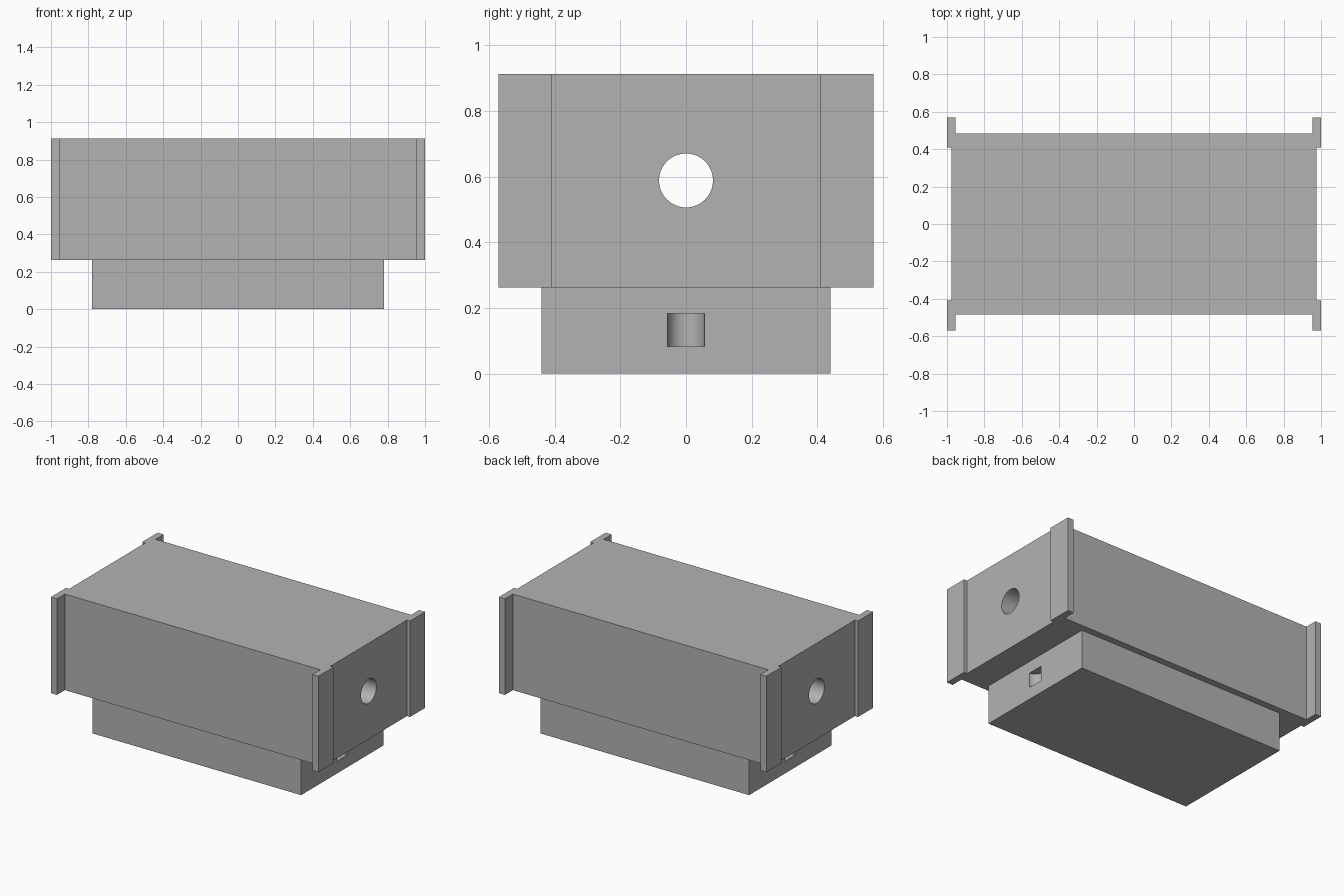
import bpy
import bmesh
from math import radians
from mathutils import Matrix

if "Cube" in bpy.data.objects:
    bpy.data.objects.remove(bpy.data.objects["Cube"], do_unlink=True)

grey = bpy.data.materials.new("plain grey")
grey.use_nodes = True
colour = (0.45, 0.45, 0.45, 1)
grey.diffuse_color = colour
grey.node_tree.nodes["Principled BSDF"].inputs["Base Color"].default_value = colour


def add_object(name, bm):
    bmesh.ops.recalc_face_normals(bm, faces=bm.faces)
    mesh = bpy.data.meshes.new(name)
    bm.to_mesh(mesh)
    bm.free()
    mesh.materials.append(grey)
    obj = bpy.data.objects.new(name, mesh)
    bpy.context.collection.objects.link(obj)
    return obj


def prism(name, outline, bottom, top):
    bm = bmesh.new()
    face = bm.faces.new([bm.verts.new((x, y, bottom)) for x, y in outline])
    raised = bmesh.ops.extrude_face_region(bm, geom=[face])["geom"]
    verts = [v for v in raised if isinstance(v, bmesh.types.BMVert)]
    bmesh.ops.translate(bm, verts=verts, vec=(0, 0, top - bottom))
    return add_object(name, bm)


def cylinder(name, radius, depth, location, axis="Z"):
    turn = Matrix.Rotation(radians(90), 4, "Y") if axis == "X" else Matrix()
    bm = bmesh.new()
    bmesh.ops.create_cone(bm, cap_ends=True, segments=64, radius1=radius,
                          radius2=radius, depth=depth,
                          matrix=Matrix.Translation(location) @ turn)
    obj = add_object(name, bm)
    obj.hide_render = True
    return obj


def cut(obj, cutter):
    bpy.context.view_layer.objects.active = obj
    mod = obj.modifiers.new("cut", "BOOLEAN")
    mod.operation = "DIFFERENCE"
    mod.solver = "EXACT"
    mod.object = cutter
    bpy.ops.object.modifier_apply(modifier=mod.name)
    bpy.data.objects.remove(cutter, do_unlink=True)


def smooth(obj):
    bpy.ops.object.select_all(action="DESELECT")
    obj.select_set(True)
    bpy.context.view_layer.objects.active = obj
    bpy.ops.object.shade_smooth_by_angle(angle=radians(30))


# Upper body: one corner outline mirrored around, with flanged ends
corner = [(0.977, 0.408), (1, 0.408), (1, 0.57), (0.955, 0.57), (0.955, 0.485)]
half = corner + [(-x, y) for x, y in reversed(corner)]
outline = half + [(-x, -y) for x, y in half]
body = prism("upper_body", outline, 0.263, 0.912)

# Round bore running the full length
cut(body, cylinder("bore_cutter", 0.082, 3, (0, 0, 0.588), "X"))
smooth(body)

# Base block with a half-round pocket in each end
base = prism("base_block",
             [(0.78, 0.44), (-0.78, 0.44), (-0.78, -0.44), (0.78, -0.44)], 0, 0.263)
for side in (-1, 1):
    cut(base, cylinder("pocket_cutter", 0.056, 0.1, (side * 0.78, 0, 0.133)))
smooth(base)
